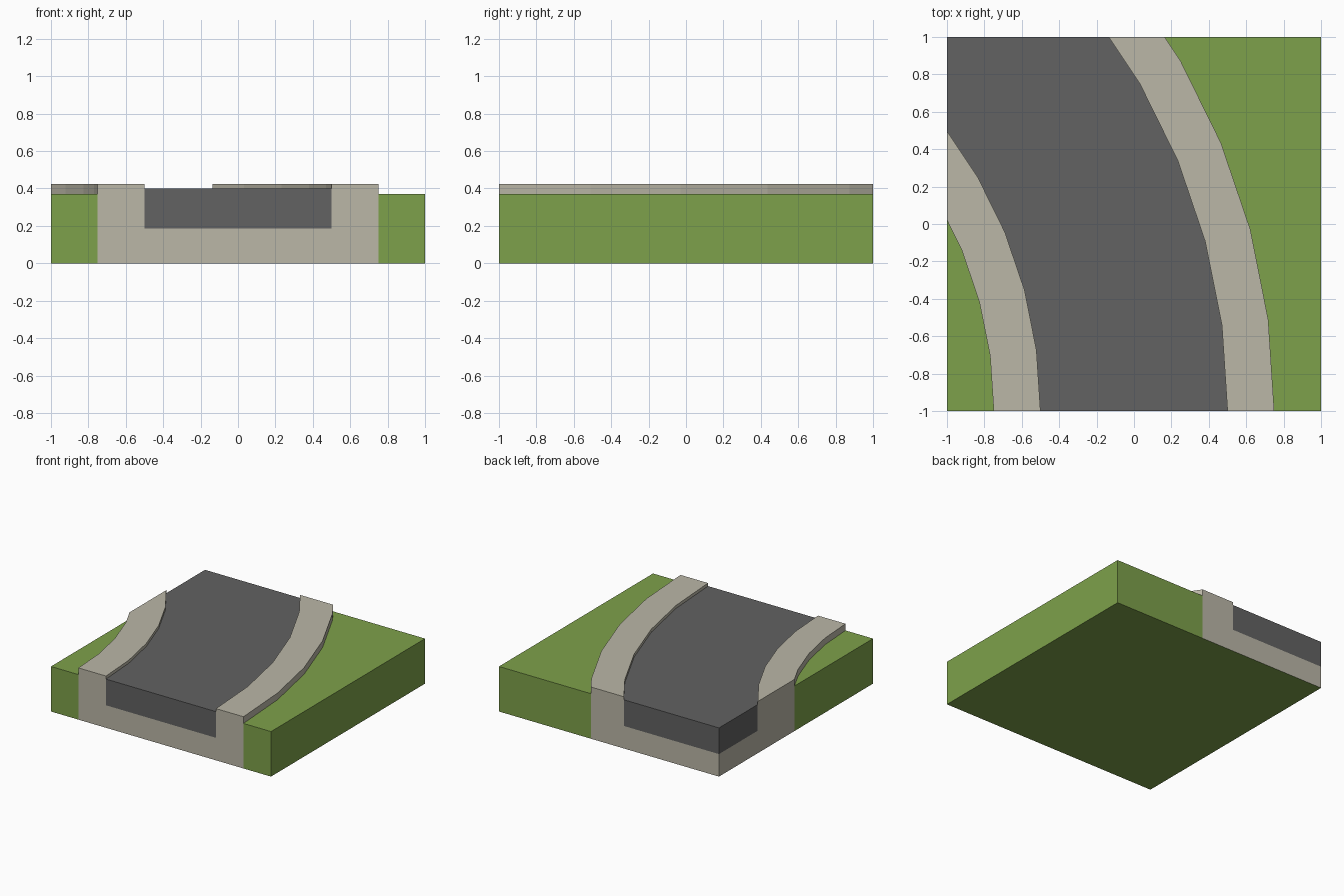
import bpy, bmesh
from math import radians
from mathutils import Vector, Matrix

cube = bpy.data.objects.get("Cube")
if cube:
    bpy.data.objects.remove(cube, do_unlink=True)


def material(name, rgb):
    m = bpy.data.materials.new(name)
    m.use_nodes = True
    m.diffuse_color = (*rgb, 1)
    bsdf = next(n for n in m.node_tree.nodes if n.type == 'BSDF_PRINCIPLED')
    bsdf.inputs["Base Color"].default_value = (*rgb, 1)
    return m


grass = material("grass green", (0.207, 0.356, 0.069))
concrete = material("pale concrete", (0.497, 0.474, 0.387))
asphalt = material("asphalt grey", (0.122, 0.122, 0.122))

CENTRE = Vector((-3, -1, 0))   # pivot of the bend
STEP, STEPS = 7.5, 8           # degrees per segment, segment count
GRASS_Z, ROAD_Z, KERB_Z, BED_Z = 0.37, 0.40, 0.425, 0.185


def bend(name, profile, mats):
    """Sweep a (radius, height) profile round the pivot and trim it to the tile."""
    bm = bmesh.new()
    rows = []
    for i in range(STEPS + 1):
        turn = Matrix.Rotation(radians(STEP * i), 3, 'Z')
        rows.append([bm.verts.new(CENTRE + turn @ Vector((r, 0, z))) for r, z in profile])
    n = len(profile)
    for a, b in zip(rows, rows[1:]):
        for k in range(n):
            j = (k + 1) % n
            bm.faces.new((a[k], a[j], b[j], b[k]))
    bm.faces.new(rows[0])
    bm.faces.new(rows[-1])
    # Trim to the square tile and cap each cut
    for normal in (Vector((-1, 0, 0)), Vector((1, 0, 0)), Vector((0, 1, 0))):
        cut = bmesh.ops.bisect_plane(bm, geom=bm.verts[:] + bm.edges[:] + bm.faces[:],
                                     dist=1e-5, plane_co=normal, plane_no=normal,
                                     clear_outer=True)["geom_cut"]
        edges = [e for e in cut if isinstance(e, bmesh.types.BMEdge) and e.is_boundary]
        if edges:
            bmesh.ops.edgenet_fill(bm, edges=edges)
    bmesh.ops.dissolve_limit(bm, angle_limit=0.01, verts=bm.verts[:], edges=bm.edges[:])
    bmesh.ops.recalc_face_normals(bm, faces=bm.faces[:])
    # The underside takes the last material
    for f in bm.faces:
        f.material_index = len(mats) - 1 if f.normal.z < -0.9 else 0
    mesh = bpy.data.meshes.new(name)
    bm.to_mesh(mesh)
    bm.free()
    for m in mats:
        mesh.materials.append(m)
    ob = bpy.data.objects.new(name, mesh)
    bpy.context.collection.objects.link(ob)
    return ob


def block(r0, r1, z0, z1):
    return [(r0, z0), (r1, z0), (r1, z1), (r0, z1)]


# Grass on both sides of the road
bend("inner_grass", block(0.5, 2.25, 0, GRASS_Z), [grass])
bend("outer_grass", block(3.75, 9, 0, GRASS_Z), [grass])

# Concrete trough with raised kerbs
bend("kerb_and_bed", [(2.25, 0), (3.75, 0), (3.75, KERB_Z), (3.5, KERB_Z), (3.5, BED_Z),
                      (2.5, BED_Z), (2.5, KERB_Z), (2.25, KERB_Z)], [concrete, grass])

# Road surface laid in the trough
bend("road_surface", block(2.5, 3.5, BED_Z, ROAD_Z), [asphalt])
